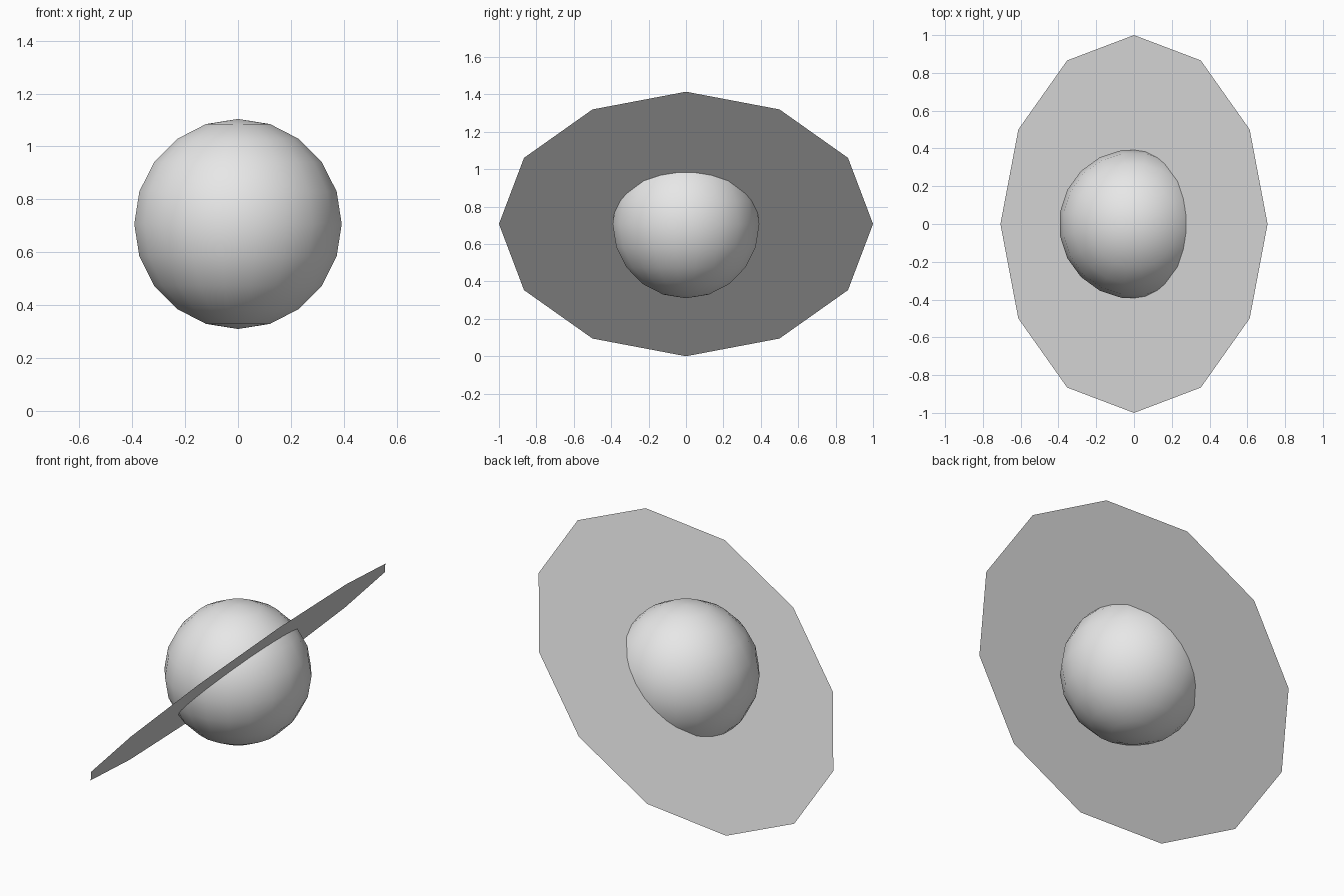
import bpy
import math

cube = bpy.data.objects.get("Cube")
if cube:
    bpy.data.objects.remove(cube, do_unlink=True)

TILT = math.radians(45)
CENTRE = (0, 0, math.sin(TILT))     # lowest disc corner rests on the ground

# One light grey for everything
grey = bpy.data.materials.new("light_grey")
grey.use_nodes = True
colour = (0.8, 0.8, 0.8, 1)
grey.diffuse_color = colour
grey.node_tree.nodes["Principled BSDF"].inputs["Base Color"].default_value = colour


def finish(name):
    obj = bpy.context.object
    obj.name = name
    obj.data.materials.append(grey)
    return obj


# Smooth globe
bpy.ops.mesh.primitive_uv_sphere_add(segments=20, ring_count=10, radius=0.397,
                                     location=CENTRE,
                                     rotation=(0, 0, math.radians(9)))
finish("globe")
bpy.ops.object.shade_smooth()

# Twelve-sided paper-thin ring disc, raised on its left side
bpy.ops.mesh.primitive_circle_add(vertices=12, radius=1, fill_type='NGON',
                                  location=CENTRE, rotation=(0, -TILT, 0))
finish("ring_disc")
